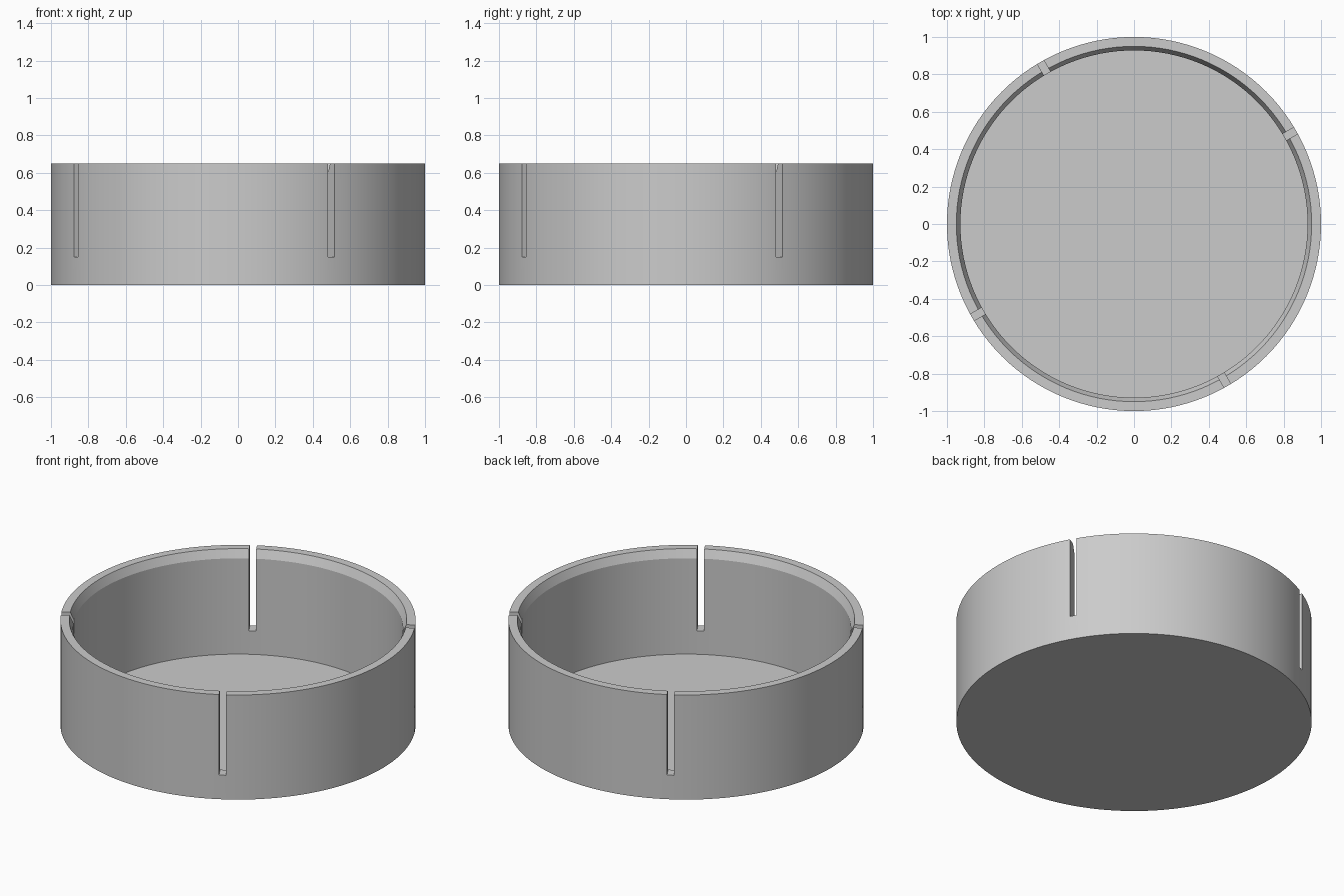
import bpy, bmesh, math
from mathutils import Matrix

if "Cube" in bpy.data.objects:
    bpy.data.objects.remove(bpy.data.objects["Cube"])

SEGMENTS = 128
HEIGHT = 0.65
FLOOR = 0.005
SLOT_BOTTOM, SLOT_WIDTH = 0.15, 0.04

grey = bpy.data.materials.new("plain grey")
grey.diffuse_color = (0.6, 0.6, 0.6, 1)
grey.use_nodes = True
grey.node_tree.nodes["Principled BSDF"].inputs["Base Color"].default_value = grey.diffuse_color


def add_object(name, bm):
    bmesh.ops.recalc_face_normals(bm, faces=bm.faces)
    mesh = bpy.data.meshes.new(name)
    bm.to_mesh(mesh)
    bm.free()
    mesh.materials.append(grey)
    obj = bpy.data.objects.new(name, mesh)
    bpy.context.collection.objects.link(obj)
    return obj


# Round cup: outer wall, flat rim, inner chamfer, straight inner wall, thin floor
profile = [(1, 0), (1, HEIGHT), (0.95, HEIGHT), (0.928, 0.6), (0.928, FLOOR)]
bm = bmesh.new()
rings = []
for r, z in profile:
    rings.append([bm.verts.new((r * math.cos(2 * math.pi * i / SEGMENTS),
                                r * math.sin(2 * math.pi * i / SEGMENTS), z))
                  for i in range(SEGMENTS)])
for a, b in zip(rings, rings[1:]):
    for i in range(SEGMENTS):
        j = (i + 1) % SEGMENTS
        bm.faces.new((a[i], a[j], b[j], b[i]))
bm.faces.new(rings[0][::-1])
bm.faces.new(rings[-1])
cup = add_object("slotted_cup", bm)

# Four radial slots, open at the rim
bm = bmesh.new()
for k in range(4):
    matrix = (Matrix.Rotation(math.radians(30 + 90 * k), 4, 'Z')
              @ Matrix.Translation((0.97, 0, SLOT_BOTTOM + 0.4))
              @ Matrix.Diagonal((0.3, SLOT_WIDTH, 0.8, 1)))
    bmesh.ops.create_cube(bm, size=1, matrix=matrix)
cutter = add_object("slot_cutter", bm)
cutter.hide_render = True

cut = cup.modifiers.new("slots", 'BOOLEAN')
cut.operation = 'DIFFERENCE'
cut.solver = 'EXACT'
cut.object = cutter
bpy.context.view_layer.objects.active = cup
cup.select_set(True)
bpy.ops.object.modifier_apply(modifier=cut.name)
bpy.data.objects.remove(cutter)

# Smooth round walls with crisp rim, chamfer and slot edges
bpy.ops.object.shade_smooth_by_angle(angle=math.radians(20))
